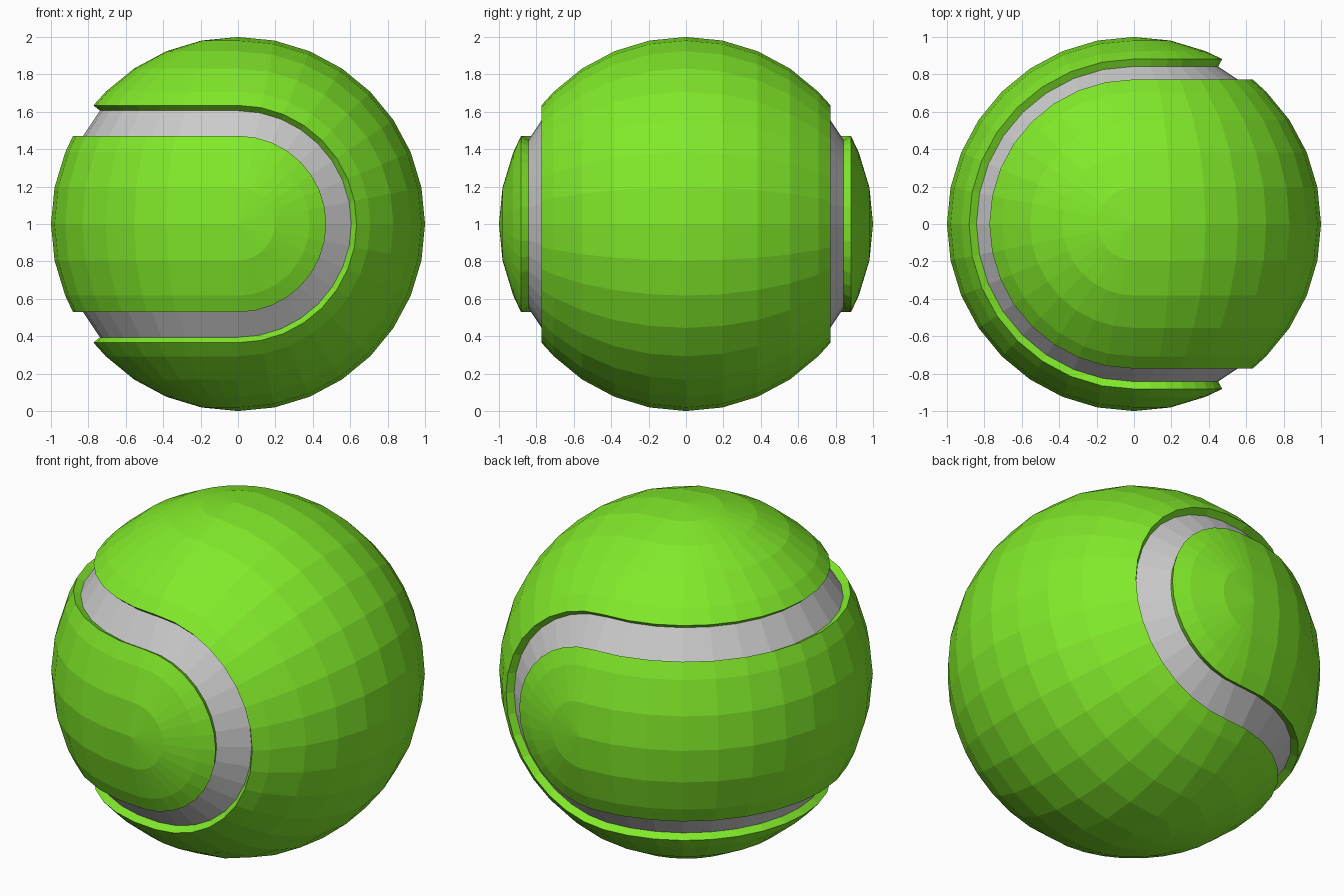
import bpy, bmesh
from math import sin, cos, pi, radians

if "Cube" in bpy.data.objects:
    bpy.data.objects.remove(bpy.data.objects["Cube"])

STEP = 11.25      # 32-sided sphere
OUTER, INNER = 1.0, 0.955
A, B = 2.5 * STEP, 3.5 * STEP   # groove edges, measured from the first panel's centre line


def sweep(bm, pts, side):
    """Half-turn sweep of (latitude, radius) points.
    'left' turns about z through -x, 'right' turns about y through +x."""
    rows = []
    for i in range(17):
        t = i * pi / 16
        row = []
        for lat, rad in pts:
            r, h = rad * cos(radians(lat)), rad * sin(radians(lat))
            if side == "left":
                co = (-r * sin(t), -r * cos(t), h + 1)
            else:
                co = (r * sin(t), h, r * cos(t) + 1)
            row.append(bm.verts.new(co))
        rows.append(row)
    for a, b in zip(rows, rows[1:]):
        for j in range(len(pts) - 1):
            bm.faces.new((a[j], b[j], b[j + 1], a[j + 1]))


def build(name, left, right, color=None):
    bm = bmesh.new()
    for side, strips in (("left", left), ("right", right)):
        for pts in strips:
            sweep(bm, pts, side)
    bmesh.ops.remove_doubles(bm, verts=bm.verts, dist=0.0005)
    bmesh.ops.dissolve_degenerate(bm, edges=bm.edges, dist=0.0005)
    bmesh.ops.recalc_face_normals(bm, faces=bm.faces)
    bm.normal_update()
    out = 0
    for f in bm.faces:
        c = f.calc_center_median()
        c.z -= 1
        out += f.normal.dot(c)
    if out < 0:
        bmesh.ops.reverse_faces(bm, faces=bm.faces)
    me = bpy.data.meshes.new(name)
    bm.to_mesh(me)
    bm.free()
    ob = bpy.data.objects.new(name, me)
    bpy.context.collection.objects.link(ob)
    if color:
        me.materials.append(color)
    return ob


def mirrored(pts):
    return [pts, [(-lat, r) for lat, r in pts]]


def band(edge):
    """Strip across the equator with a wall turned in at both edges."""
    n = int(edge / STEP)
    lats = [-edge] + [k * STEP for k in range(-n, n + 1)] + [edge]
    return [[(-edge, INNER)] + [(l, OUTER) for l in lats] + [(edge, INNER)]]


def caps(edge):
    """Both pole caps with a wall turned in at the rim."""
    lats = [edge] + [k * STEP for k in range(int(edge / STEP) + 1, 9)]
    return mirrored([(edge, INNER)] + [(l, OUTER) for l in lats])


green = bpy.data.materials.new("felt_green")
green.diffuse_color = (0.22, 0.82, 0.023, 1)
green.use_nodes = True
green.node_tree.nodes["Principled BSDF"].inputs["Base Color"].default_value = green.diffuse_color

# two interlocking felt panels
build("left_felt_panel", band(A), caps(90 - A), green)
build("right_felt_panel", caps(B), band(90 - B), green)
# sunken seam between the panels
build("seam", mirrored([(A, INNER), (B, INNER)]),
      mirrored([(90 - B, INNER), (90 - A, INNER)]))
